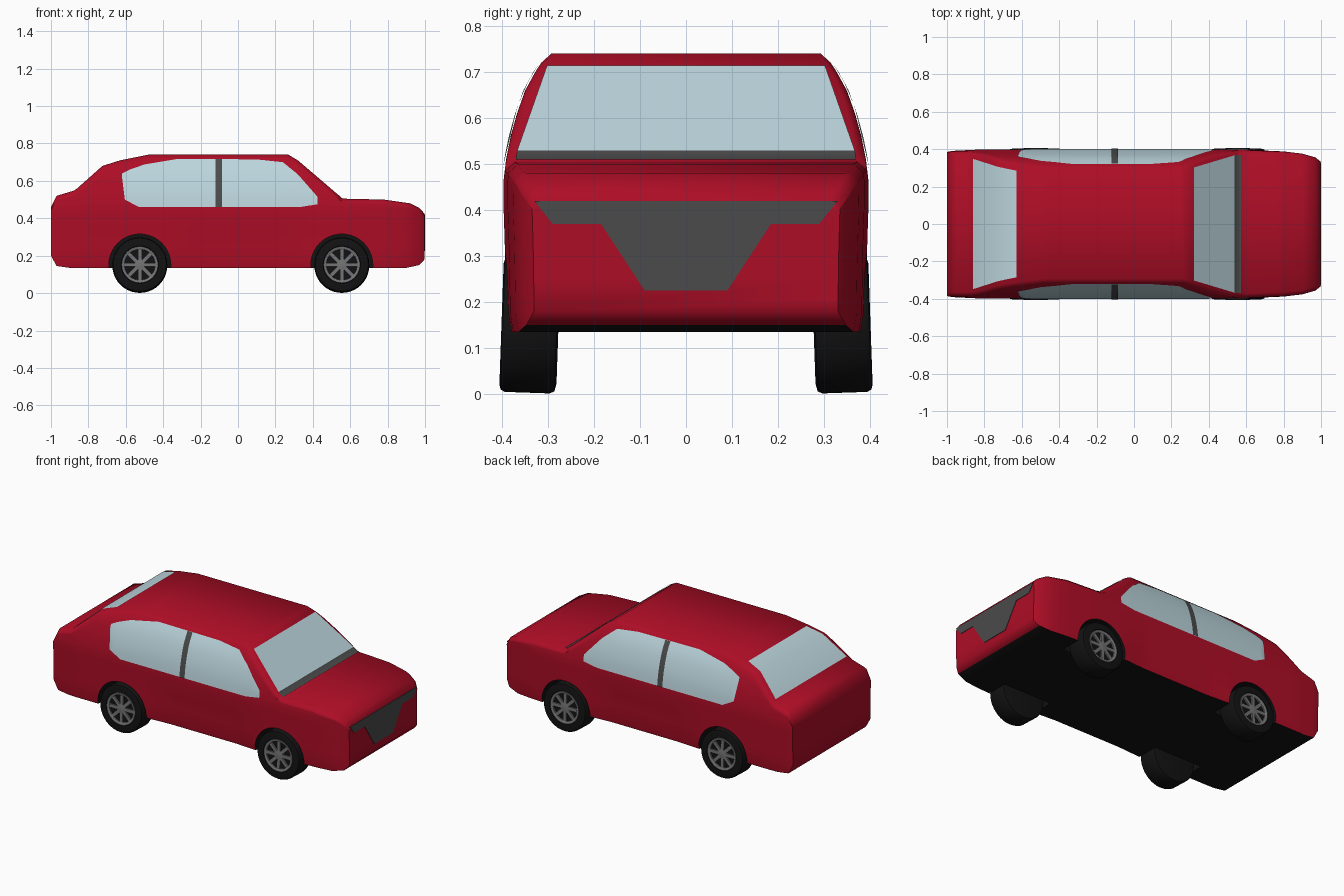
import bpy, bmesh, math
from mathutils import Matrix, Vector

if "Cube" in bpy.data.objects:
    bpy.data.objects.remove(bpy.data.objects["Cube"])


def material(name, rgb):
    m = bpy.data.materials.new(name)
    m.diffuse_color = (*rgb, 1)
    m.use_nodes = True
    m.node_tree.nodes["Principled BSDF"].inputs["Base Color"].default_value = m.diffuse_color
    return m


RED = material("red paint", (0.42, 0.004, 0.019))
BLACK = material("tyre black", (0.006, 0.006, 0.006))
GLASS = material("pale glass", (0.50, 0.67, 0.72))
TRIM = material("dark trim", (0.07, 0.07, 0.07))
RIM = material("rim grey", (0.17, 0.17, 0.17))

# Silhouette tables: (x, value)
TOP = [(-1, .46), (-.97, .52), (-.88, .547), (-.86, .56), (-.725, .68), (-.63, .71), (-.48, .74),
       (.27, .74), (.32, .71), (.56, .505), (.78, .50), (.92, .48), (.97, .455), (.997, .425)]
BOTTOM = [(-1, .2), (-.97, .145), (-.9, .135), (.9, .135), (.97, .15), (.997, .18)]
PLAN = [(-1, .385), (-.97, .391), (-.85, .397), (.6, .397), (.8, .388), (.9, .376), (.97, .356), (.997, .335)]
TUCK = [(-.36, 0), (-.2, .025), (.25, .025), (.4, 0)]
# Side section: (z, share of the plan width)
SECTION = [(.13, .965), (.17, .985), (.3, .99), (.42, 1), (.46, 1), (.51, .985), (.56, .96),
           (.61, .925), (.66, .88), (.70, .825), (.74, .76)]
WHEEL_X = (-.525, .555)


def lerp(table, x):
    if x <= table[0][0]:
        return table[0][1]
    for (a, u), (b, v) in zip(table, table[1:]):
        if x <= b:
            return u + (v - u) * (x - a) / (b - a)
    return table[-1][1]


def side(x, z):
    low = max(0, min(1, (.42 - z) / .2))
    return lerp(PLAN, x) * (lerp(SECTION, z) - lerp(TUCK, x) * low)


def finish(name, bm, mats, angle=40):
    me = bpy.data.meshes.new(name)
    bm.to_mesh(me)
    bm.free()
    for m in mats:
        me.materials.append(m)
    ob = bpy.data.objects.new(name, me)
    bpy.context.collection.objects.link(ob)
    if angle:
        smooth(ob, angle)
    return ob


def activate(ob):
    bpy.ops.object.select_all(action='DESELECT')
    ob.select_set(True)
    bpy.context.view_layer.objects.active = ob


def smooth(ob, angle):
    activate(ob)
    bpy.ops.object.shade_smooth_by_angle(angle=math.radians(angle))


def grid(bm, rows, closed=False):
    vs = [[bm.verts.new(p) for p in r] for r in rows]
    n = len(rows[0])
    for a, b in zip(vs, vs[1:]):
        for i in range(n if closed else n - 1):
            j = (i + 1) % n
            bm.faces.new((a[i], a[j], b[j], b[i]))
    return vs


def sheet(name, rows, mat, outward):
    bm = bmesh.new()
    grid(bm, rows)
    bmesh.ops.remove_doubles(bm, verts=bm.verts, dist=1e-5)
    bm.normal_update()
    for f in bm.faces:
        if f.normal.dot(Vector(outward)) < 0:
            f.normal_flip()
    return finish(name, bm, [mat])


# Body shell: cross-sections lofted along the length
def ring(x):
    t, b = lerp(TOP, x), lerp(BOTTOM, x)
    belt = min(.46, t - .04)
    zs = [b + (belt - b) * k for k in (0, .12, .35, .6, .85)]
    zs += [belt + (t - .02 - belt) * k / 6 for k in range(7)]
    half = [(side(x, z), z) for z in zs]
    half.append((half[-1][0] - .022, t))
    return [(x, y, z) for y, z in half] + [(x, -y, z) for y, z in reversed(half)]


xs = {round(x, 3) for t in (TOP, BOTTOM, PLAN, TUCK) for x, _ in t}
xs |= {round(-.95 + .05 * i, 3) for i in range(38)}
bm = bmesh.new()
loops = grid(bm, [ring(x) for x in sorted(xs)], True)
bm.faces.new(loops[0])
bm.faces.new(loops[-1])
bmesh.ops.recalc_face_normals(bm, faces=bm.faces)
for f in bm.faces:
    f.material_index = 1 if f.normal.z < -.9 else 0
body = finish("body", bm, [RED, BLACK], 0)

# Wheel arches cut out of the body
bm = bmesh.new()
for x in WHEEL_X:
    for s in (-1, 1):
        mat = Matrix.Translation((x, s * .4, .15)) @ Matrix.Rotation(math.pi / 2, 4, 'X')
        bmesh.ops.create_cone(bm, cap_ends=True, segments=40, radius1=.166, radius2=.166, depth=.3, matrix=mat)
for f in bm.faces:
    f.material_index = 1
cutter = finish("arch_cutter", bm, [RED, BLACK], 0)
cutter.hide_render = True
mod = body.modifiers.new("arches", 'BOOLEAN')
mod.operation, mod.object, mod.solver = 'DIFFERENCE', cutter, 'EXACT'
activate(body)
bpy.ops.object.modifier_apply(modifier=mod.name)
bpy.data.objects.remove(cutter)
smooth(body, 45)

# Side windows and door pillars, following the body surface
W_LOW = [(-.62, .62), (-.605, .50), (-.53, .46), (.33, .46), (.425, .475)]
W_HIGH = [(-.62, .64), (-.58, .66), (-.5, .688), (-.32, .718), (.1, .715), (.24, .70), (.32, .635), (.425, .515)]


def side_rows(xlist, s, off):
    rows = []
    for x in xlist:
        lo, hi = lerp(W_LOW, x), lerp(W_HIGH, x)
        zs = [lo + (hi - lo) * k / 8 for k in range(9)]
        rows.append([(x, s * (side(x, z) + off), z) for z in zs])
    return rows


wx = sorted({x for x, _ in W_LOW + W_HIGH} | {-.4, -.2, 0, .2, .28, .38})
for s, tag in ((-1, "right"), (1, "left")):
    sheet("side_window_" + tag, side_rows(wx, s, .004), GLASS, (0, s, .3))
    sheet("door_pillar_" + tag, side_rows((-.12, -.085), s, .007), TRIM, (0, s, .3))


# Windscreen, rear window and cowl strip, lying on the top surface
def top_sheet(name, cols, mat, off):
    rows = [[(x, -w, lerp(TOP, x) + off), (x, w, lerp(TOP, x) + off)] for x, w in cols]
    sheet(name, rows, mat, (0, 0, 1))


top_sheet("windscreen", [(.32, .302), (.54, .368)], GLASS, .004)
top_sheet("cowl_strip", [(.537, .367), (.56, .37), (.572, .37)], TRIM, .005)
top_sheet("rear_window", [(-.86, .348), (-.725, .305), (-.628, .285)], GLASS, .004)

# Front grille plate
half = [(.09, .225), (.185, .37), (.29, .37), (.33, .42)]
outline = half + [(-y, z) for y, z in reversed(half)]
bm = bmesh.new()
face = bm.faces.new([bm.verts.new((.996, y, z)) for y, z in outline])
ext = bmesh.ops.extrude_face_region(bm, geom=[face])
bmesh.ops.translate(bm, vec=(.004, 0, 0), verts=[v for v in ext["geom"] if isinstance(v, bmesh.types.BMVert)])
bmesh.ops.recalc_face_normals(bm, faces=bm.faces)
finish("grille", bm, [TRIM], 0)


# Wheels: lathed tyre, rim ring, hub and spokes; local +y faces outward
def lathe(bm, profile, n=40):
    rows = []
    for i in range(n + 1):
        a = 2 * math.pi * i / n
        rows.append([(r * math.cos(a), y, r * math.sin(a)) for r, y in profile])
    grid(bm, rows)
    bmesh.ops.remove_doubles(bm, verts=bm.verts, dist=1e-5)
    bmesh.ops.recalc_face_normals(bm, faces=bm.faces)


TYRE = [(0, -.124), (.125, -.124), (.142, -.12), (.147, -.11), (.147, -.012), (.142, -.003), (.132, 0),
        (.1, 0), (.095, -.014), (0, -.014)]
RING = [(.082, -.016), (.082, -.005), (.086, -.002), (.097, -.001), (.097, -.016), (.082, -.016)]
HUB = [(0, -.016), (.028, -.016), (.026, -.005), (.012, -.003), (0, -.003)]

for x, end in zip(WHEEL_X, ("rear", "front")):
    for s, tag in ((-1, "right"), (1, "left")):
        place = (Matrix.Translation((x, s * .401, .152))
                 @ Matrix.Rotation(0 if s > 0 else math.pi, 4, 'Z')
                 @ Matrix.Rotation(math.radians(2), 4, 'X'))
        bm = bmesh.new()
        lathe(bm, TYRE)
        finish(f"{end}_tyre_{tag}", bm, [BLACK]).matrix_world = place
        bm = bmesh.new()
        lathe(bm, RING)
        lathe(bm, HUB)
        for i in range(8):
            m = (Matrix.Rotation(i * math.pi / 4, 4, 'Y') @ Matrix.Translation((.053, -.011, 0))
                 @ Matrix.Diagonal((.066, .012, .021, 1)))
            bmesh.ops.create_cube(bm, size=1, matrix=m)
        finish(f"{end}_rim_{tag}", bm, [RIM]).matrix_world = place
